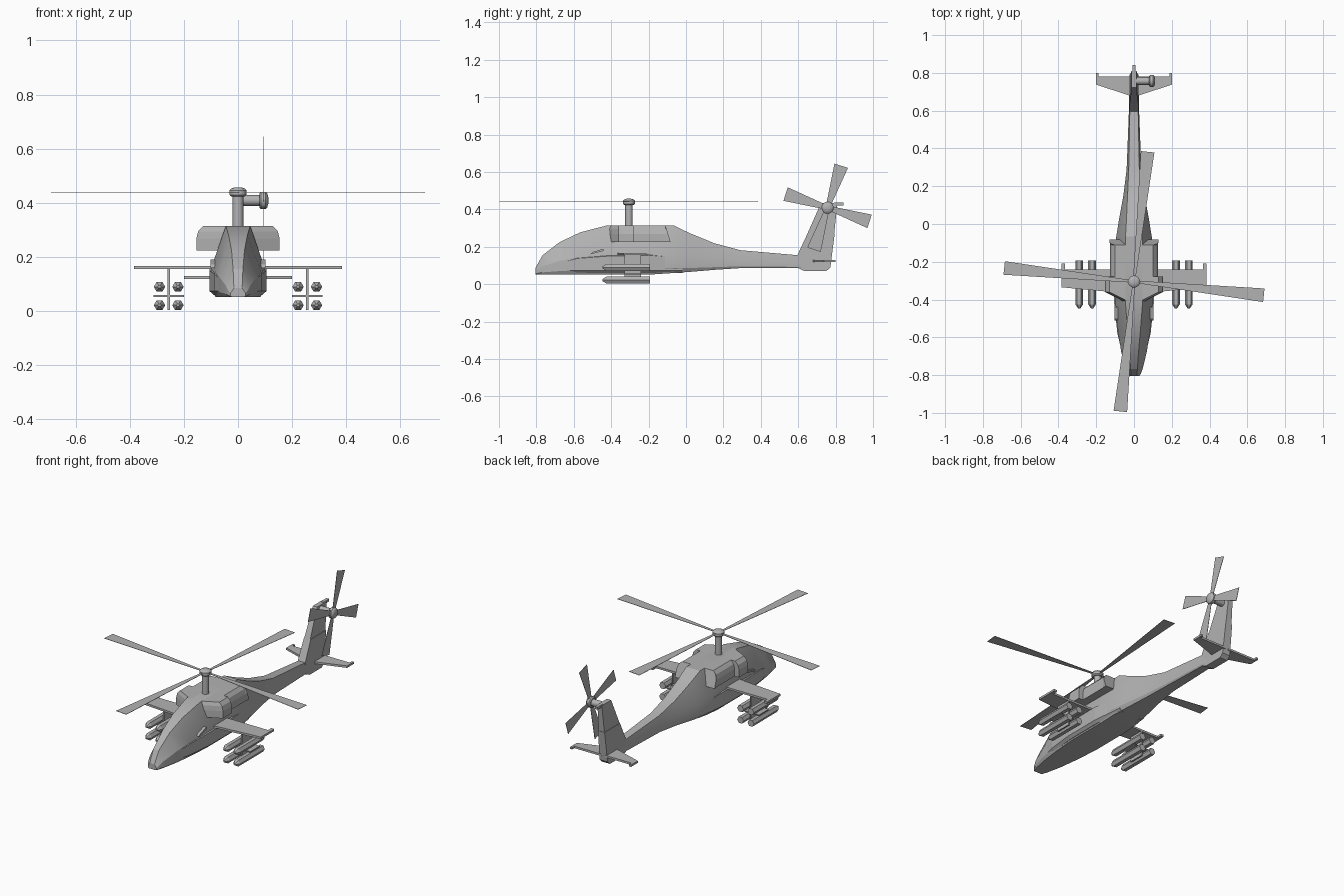
import bpy, bmesh, math
from mathutils import Vector

cube = bpy.data.objects.get("Cube")
if cube:
    bpy.data.objects.remove(cube)

grey = bpy.data.materials.new("plain grey")
grey.use_nodes = True
GREY = (0.45, 0.45, 0.45, 1)
grey.diffuse_color = GREY
for node in grey.node_tree.nodes:
    if node.type == 'BSDF_PRINCIPLED':
        node.inputs["Base Color"].default_value = GREY
        node.inputs["Roughness"].default_value = 0.7


def loft(name, rings, mirror=False, smooth=None):
    """Skin matching rings of points, cap both ends."""
    bm = bmesh.new()
    vs = [[bm.verts.new(p) for p in ring] for ring in rings]
    n = len(vs[0])
    for a, b in zip(vs, vs[1:]):
        for i in range(n):
            j = (i + 1) % n
            bm.faces.new((a[i], a[j], b[j], b[i]))
    bm.faces.new(vs[0])
    bm.faces.new(vs[-1])
    bmesh.ops.recalc_face_normals(bm, faces=bm.faces)
    me = bpy.data.meshes.new(name)
    bm.to_mesh(me)
    bm.free()
    ob = bpy.data.objects.new(name, me)
    bpy.context.collection.objects.link(ob)
    me.materials.append(grey)
    if smooth:
        bpy.ops.object.select_all(action='DESELECT')
        ob.select_set(True)
        bpy.context.view_layer.objects.active = ob
        bpy.ops.object.shade_smooth_by_angle(angle=math.radians(smooth))
    if mirror:
        ob.modifiers.new("Mirror", 'MIRROR')
    return ob


def flat(name, outline, z, t, mirror=False):
    """Horizontal plate from an x, y outline."""
    return loft(name, [[(x, y, z + d) for x, y in outline] for d in (-t / 2, t / 2)], mirror)


def box(name, x0, x1, y0, y1, z0, z1, mirror=False):
    return flat(name, [(x0, y0), (x1, y0), (x1, y1), (x0, y1)], (z0 + z1) / 2, z1 - z0, mirror)


def lathe(name, profile, centre, axis, n=16, mirror=False, smooth=35):
    """Turn (radius, distance) pairs about a main axis through centre."""
    rings = []
    for r, d in profile:
        ring = []
        for i in range(n):
            a = 2 * math.pi * i / n
            u, v = r * math.cos(a), r * math.sin(a)
            p = {'X': (d, u, v), 'Y': (u, d, v), 'Z': (u, v, d)}[axis]
            ring.append(Vector(centre) + Vector(p))
        rings.append(ring)
    return loft(name, rings, mirror, smooth)


# Fuselage: y, top, bottom, half width, roof half width
stations = [
    (-.805, .085, .053, .028, .015), (-.795, .105, .053, .035, .016),
    (-.767, .155, .053, .046, .018), (-.676, .225, .053, .068, .024),
    (-.564, .278, .053, .085, .034), (-.42, .315, .053, .098, .045),
    (-.17, .315, .053, .098, .045), (-.067, .315, .060, .094, .045),
    (.02, .273, .066, .080, .040), (.152, .219, .077, .056, .034),
    (.29, .182, .086, .039, .028), (.60, .155, .086, .027, .022),
    (.64, .150, .080, .025, .020)]
rings = []
for y, zt, zb, w, tw in stations:
    h = zt - zb
    half = [(tw, zt), (w, zb + .42 * h), (w, zb + .1 * h), (.85 * w, zb)]
    rings.append([(x, y, z) for x, z in half] + [(-x, y, z) for x, z in reversed(half)])
loft("fuselage", rings, smooth=22)

# Cheek fairings along the lower sides
rings = []
for y, x, zt in [(-.67, .066, .115), (-.58, .088, .138), (-.42, .105, .15),
                 (-.2, .105, .155), (-.02, .086, .14)]:
    rings.append([(x - .03, y, zt + .012), (x, y, zt), (x, y, .074), (x - .015, y, .06), (x - .03, y, .06)])
loft("cheek_fairing", rings, mirror=True)

# Small slanted side vents
loft("side_vent", [[(x, -.51, .160), (x, -.44, .178), (x, -.44, .190), (x, -.50, .172)]
                   for x in (.06, .102)], mirror=True)

# Engine housings with a wider intake in front
rings = []
for y, x, lean in [(-.41, .055, 0), (-.36, .154, 0), (-.278, .154, 0),
                   (-.277, .126, 0), (-.11, .126, .0), (-.082, .13, -.028)]:
    sec = [(.02, .225), (x, .225), (x, .268), (x - .007, .295), (x - .025, .315), (.02, .315)]
    rings.append([(px, y + lean * (pz - .225) / .09, pz) for px, pz in sec])
loft("engine_housing", rings, mirror=True)

# Stub wings and stabiliser, each with tip pegs
flat("stub_wing", [(.05, -.38), (.12, -.36), (.385, -.335), (.385, -.21), (.365, -.21),
                   (.365, -.24), (.05, -.24)], .161, .012, True)
flat("tail_stabiliser", [(.01, .675), (.2, .738), (.2, .80), (.187, .80),
                         (.187, .78), (.01, .78)], .124, .012, True)

# Pylons with crossed racks and four stores on each side
box("pylon", .252, .260, -.33, -.24, .004, .16, True)
box("store_rack", .2, .312, -.33, -.24, .053, .059, True)
for sx, side in ((.222, "inner"), (.29, "outer")):
    for sz, level in ((.022, "lower"), (.09, "upper")):
        lathe(f"{side}_{level}_store", [(.006, -.447), (.021, -.425), (.021, -.193)],
              (sx, 0, sz), 'Y', 6, True, None)

# Tail fin: thick lower part, thinner upper part
def fin(name, outline, w0, w1):
    zs = [z for y, z in outline]
    lo, hi = min(zs), max(zs)
    def width(z):
        return w0 + (w1 - w0) * (z - lo) / (hi - lo)
    loft(name, [[(s * width(z), y, z) for y, z in outline] for s in (-1, 1)])

fin("lower_fin", [(.596, .156), (.65, .272), (.795, .272), (.772, .09), (.75, .07),
                  (.634, .07), (.6, .086)], .026, .022)
fin("upper_fin", [(.64, .25), (.722, .435), (.81, .435), (.79, .25)], .020, .014)
fin("fin_tip_light", [(.79, .422), (.79, .437), (.842, .437), (.842, .422)], .009, .009)

# Rotor masts with rounded caps
cap = [(.026, -.016), (.032, -.010), (.032, .006), (.026, .013), (.012, .017)]
HUB = Vector((0, -.305, .44))
TAIL = Vector((.095, .757, .409))
lathe("main_mast", [(.02, -.15), (.02, 0)], HUB, 'Z')
lathe("main_hub", cap, HUB, 'Z')
lathe("tail_shaft", [(.02, -.095), (.02, 0)], TAIL, 'X')
lathe("tail_hub", cap, TAIL, 'X')

# Tapered blades, four per rotor
def blades(name, hub, u, v, n, start, length, root, tip):
    u, v, n = Vector(u), Vector(v), Vector(n)
    for k in range(4):
        a = math.radians(start + 90 * k)
        along = u * math.cos(a) + v * math.sin(a)
        across = v * math.cos(a) - u * math.sin(a)
        pts = [(.01, -root), (length, -tip), (length, tip), (.01, root)]
        loft(f"{name}_{k + 1}", [[hub + along * r + across * c + n * d for r, c in pts]
                                 for d in (-.001, .001)])

blades("main_blade", HUB, (1, 0, 0), (0, 1, 0), (0, 0, 1), 84, .691, .006, .036)
blades("tail_blade", TAIL, (0, 1, 0), (0, 0, 1), (1, 0, 0), 72, .236, .012, .038)
